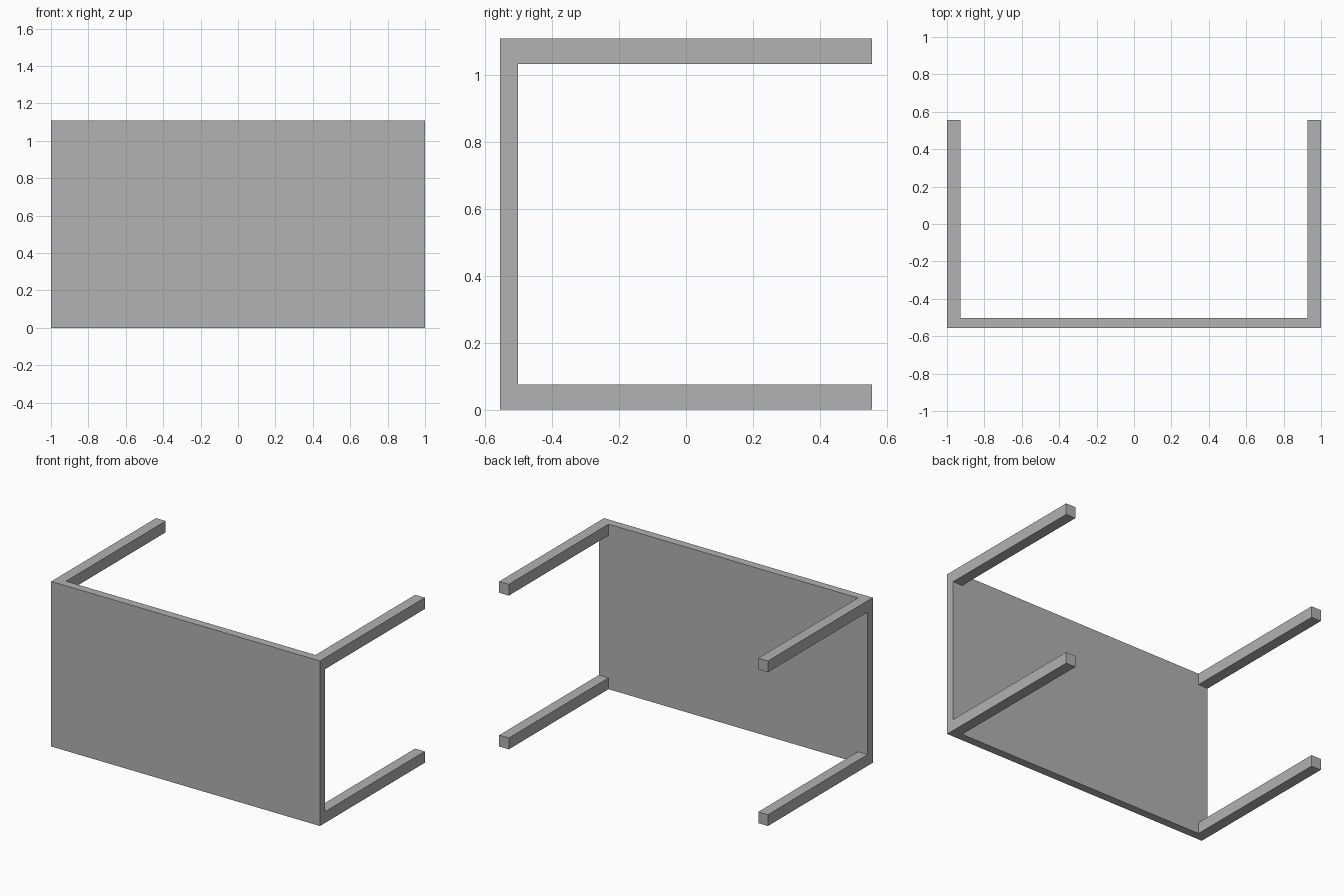
import bpy

cube = bpy.data.objects.get("Cube")
if cube:
    bpy.data.objects.remove(cube, do_unlink=True)

# Overall size and part thicknesses
WIDTH, DEPTH, HEIGHT = 2.0, 1.114, 1.11
PANEL = 0.055
LEG_X, LEG_Z = 0.072, 0.076

grey = bpy.data.materials.new("plain grey")
grey.use_nodes = True
color = (0.445, 0.445, 0.445, 1)
grey.diffuse_color = color
grey.node_tree.nodes["Principled BSDF"].inputs["Base Color"].default_value = color


def box(name, center, size):
    bpy.ops.mesh.primitive_cube_add(size=1, location=center)
    obj = bpy.context.object
    obj.name = name
    obj.scale = size
    bpy.ops.object.transform_apply(location=False, rotation=False, scale=True)
    obj.data.materials.append(grey)
    return obj


# Table top, standing on its long edge
box("table_top", (0, (PANEL - DEPTH) / 2, HEIGHT / 2), (WIDTH, PANEL, HEIGHT))

# Four legs reaching back from the corners
for side, sx in (("left", 1), ("right", -1)):
    for level, z in (("lower", LEG_Z / 2), ("upper", HEIGHT - LEG_Z / 2)):
        box(f"{level}_{side}_leg",
            (sx * (WIDTH - LEG_X) / 2, PANEL / 2, z),
            (LEG_X, DEPTH - PANEL, LEG_Z))
